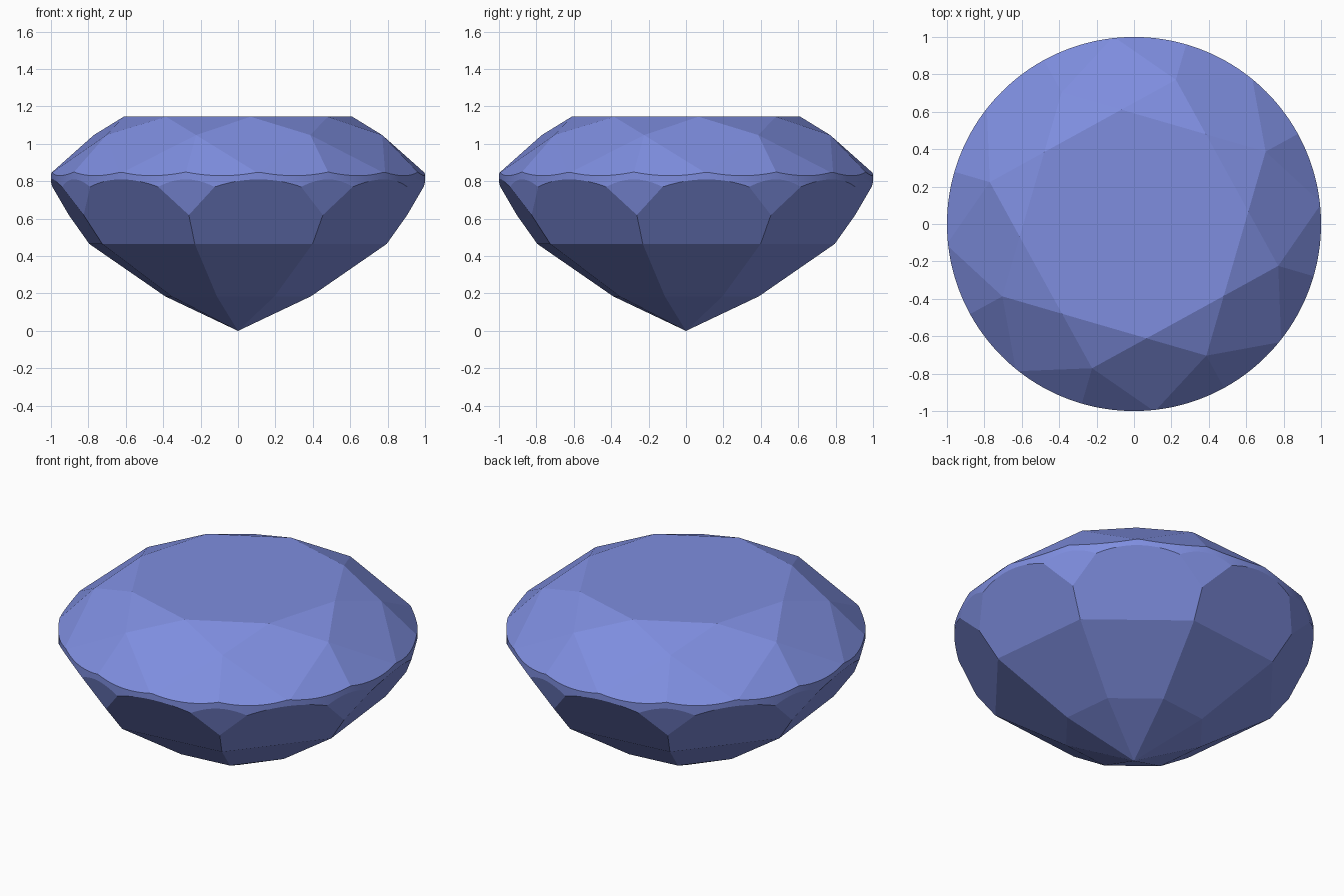
import bpy, bmesh, math
from mathutils import Vector

if "Cube" in bpy.data.objects:
    bpy.data.objects.remove(bpy.data.objects["Cube"])

TURN = math.radians(6.3)      # rotation of the whole facet pattern
STEP = math.pi / 4            # eight-fold symmetry
HALF = STEP / 2
C = math.cos(HALF)

# Rough stone: a smooth round blank
bm = bmesh.new()
bmesh.ops.create_cone(bm, cap_ends=True, segments=256, radius1=1, radius2=1, depth=4)


def cut(point, normal):
    """Grind one flat facet: drop everything outside the plane and close the hole."""
    bmesh.ops.bisect_plane(bm, geom=bm.verts[:] + bm.edges[:] + bm.faces[:], dist=1e-5,
                           plane_co=point, plane_no=normal, clear_outer=True)
    rim = [e for e in bm.edges if e.is_boundary]
    if rim:
        bmesh.ops.holes_fill(bm, edges=rim, sides=0)


def ring(inner, outer, offset, count=8):
    """Facets through two (distance, height) points, repeated around z."""
    dr, dz = outer[0] - inner[0], outer[1] - inner[1]
    nr, nz = (-dz, dr) if dz < 0 else (dz, -dr)
    for i in range(count):
        a = TURN + offset + i * math.tau / count
        c, s = math.cos(a), math.sin(a)
        cut(Vector((inner[0] * c, inner[0] * s, inner[1])),
            Vector((nr * c, nr * s, nz)).normalized())


TABLE_R, TABLE_Z = 0.615, 1.145
STAR_R, STAR_Z = 0.803, 1.047

# Pavilion (underside)
ring((0.765, 0.465), (1, 0.81), 0)              # upper main facets
ring((0.406 * C, 0.185), (0.765, 0.465), 0)     # middle facets
ring((0, 0), (0.406 * C, 0.185), 0)             # facets down to the point
ring((0.942, 0.62), (1, 0.81), HALF)            # small corner facets

# Crown (top side)
ring((TABLE_R, TABLE_Z), (STAR_R * C, STAR_Z), 0)                              # kites
ring((STAR_R * math.cos(HALF / 2), STAR_Z), (1, 0.83), HALF / 2, 16)           # girdle facets
ring((TABLE_R * C, TABLE_Z), (STAR_R, STAR_Z), HALF)                           # stars
cut(Vector((0, 0, TABLE_Z)), Vector((0, 0, 1)))                                # table

bmesh.ops.remove_doubles(bm, verts=bm.verts[:], dist=2e-4)
bmesh.ops.recalc_face_normals(bm, faces=bm.faces[:])

mesh = bpy.data.meshes.new("cut_gem")
bm.to_mesh(mesh)
bm.free()
gem = bpy.data.objects.new("cut_gem", mesh)
bpy.context.collection.objects.link(gem)

# Single blue colour
blue = bpy.data.materials.new("gem_blue")
blue.diffuse_color = (0.21, 0.27, 0.74, 1)
blue.use_nodes = True
blue.node_tree.nodes["Principled BSDF"].inputs["Base Color"].default_value = blue.diffuse_color
mesh.materials.append(blue)

# Smooth girdle, crisp facets
bpy.context.view_layer.objects.active = gem
gem.select_set(True)
bpy.ops.object.shade_smooth_by_angle(angle=math.radians(4))
